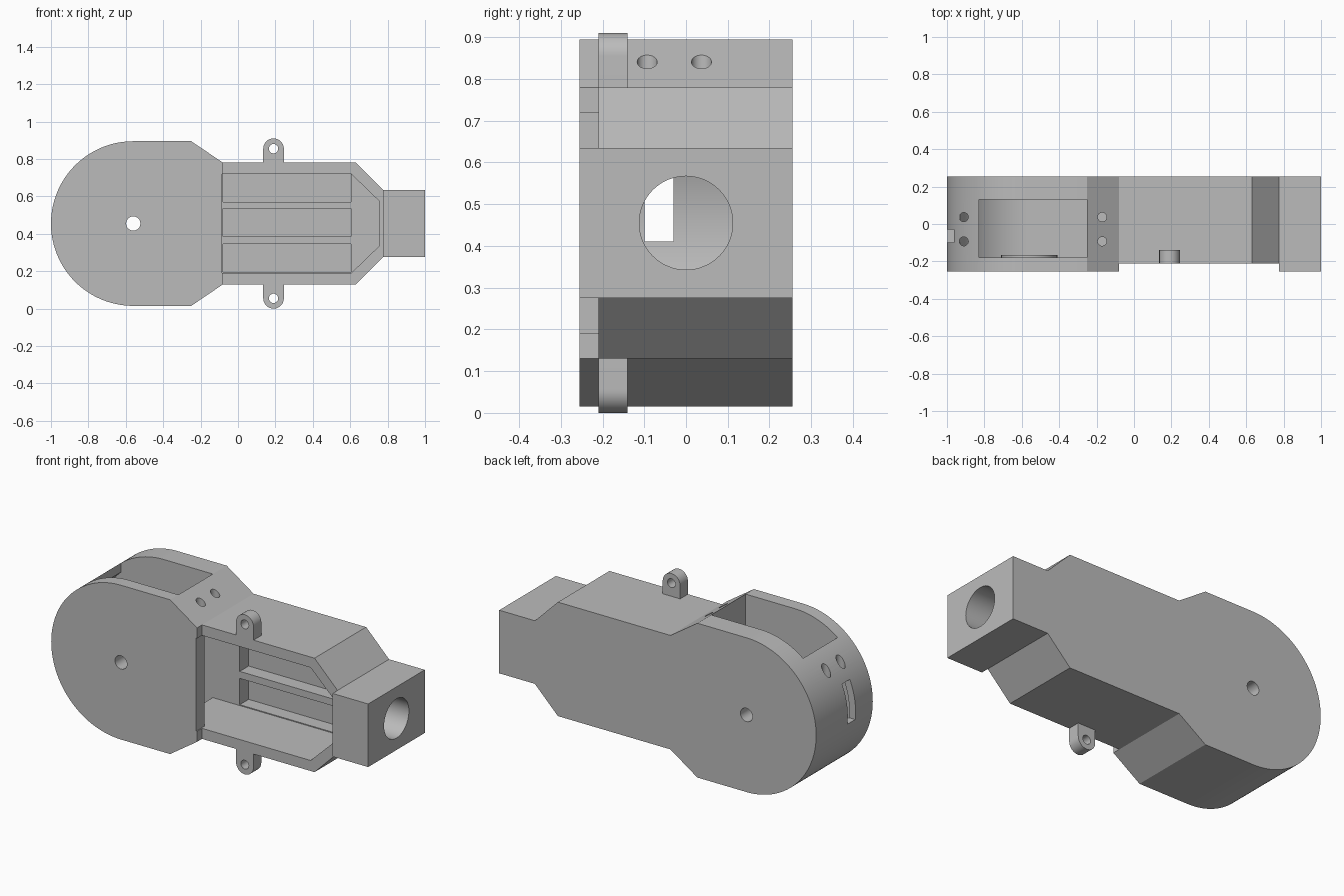
import bpy, bmesh, math

cube = bpy.data.objects.get("Cube")
if cube:
    bpy.data.objects.remove(cube, do_unlink=True)

grey = bpy.data.materials.new("light grey plastic")
grey.use_nodes = True
GREY = (0.5, 0.5, 0.5, 1)
grey.diffuse_color = GREY
grey.node_tree.nodes["Principled BSDF"].inputs["Base Color"].default_value = GREY

MID = 0.455            # height of the long axis
PIVOT = -0.56          # x of the round head's centre


def arc(cx, cz, r, start, end, n):
    """Points on an arc in the xz plane, angles in degrees."""
    step = math.radians(end - start) / n
    a = math.radians(start)
    return [(cx + r * math.cos(a + i * step), cz + r * math.sin(a + i * step))
            for i in range(n + 1)]


def mirrored(half):
    """Close an upper outline with its reflection below the long axis."""
    return half + [(x, 2 * MID - z) for x, z in reversed(half) if abs(z - MID) > 1e-5]


def prism(name, outline, y0, y1):
    """Extrude an xz outline from y0 to y1."""
    bm = bmesh.new()
    face = bm.faces.new([bm.verts.new((x, y0, z)) for x, z in outline])
    new = bmesh.ops.extrude_face_region(bm, geom=[face])["geom"]
    bmesh.ops.translate(bm, vec=(0, y1 - y0, 0),
                        verts=[g for g in new if isinstance(g, bmesh.types.BMVert)])
    bmesh.ops.recalc_face_normals(bm, faces=bm.faces)
    mesh = bpy.data.meshes.new(name)
    bm.to_mesh(mesh)
    bm.free()
    obj = bpy.data.objects.new(name, mesh)
    bpy.context.collection.objects.link(obj)
    mesh.materials.append(grey)
    return obj


def box(name, x0, x1, y0, y1, z0, z1):
    return prism(name, [(x0, z0), (x1, z0), (x1, z1), (x0, z1)], y0, y1)


def rod(name, r, centre, length, axis="Y", sides=48):
    """Cylinder centred on a point and running along one axis."""
    turn = {"X": (0, math.pi / 2, 0), "Y": (math.pi / 2, 0, 0), "Z": (0, 0, 0)}[axis]
    bpy.ops.mesh.primitive_cylinder_add(vertices=sides, radius=r, depth=length,
                                        location=centre, rotation=turn)
    obj = bpy.context.object
    obj.name = name
    obj.data.materials.append(grey)
    return obj


def activate(obj):
    bpy.ops.object.select_all(action="DESELECT")
    obj.select_set(True)
    bpy.context.view_layer.objects.active = obj


def cut(obj, *cutters):
    """Subtract each cutter and remove it."""
    for c in cutters:
        activate(obj)
        mod = obj.modifiers.new("cut", "BOOLEAN")
        mod.operation, mod.solver, mod.object = "DIFFERENCE", "EXACT", c
        bpy.ops.object.modifier_apply(modifier=mod.name)
        bpy.data.objects.remove(c, do_unlink=True)


def smooth(obj):
    activate(obj)
    bpy.ops.object.shade_smooth_by_angle(angle=math.radians(25))


# Housing: round head, tapered neck, grip and square end in one outline
upper = [(1, 0.635), (0.775, 0.635), (0.63, 0.78), (-0.08, 0.78), (-0.25, 0.895)]
housing = prism("housing", mirrored(upper + arc(PIVOT, MID, 0.44, 90, 180, 36)), -0.255, 0.255)

# Lowered front of the grip, and the compartment open to the front
compartment = [(0.755, 0.575), (0.605, 0.72), (-0.085, 0.72)]
cut(housing,
    box("recess", -0.08, 0.775, -0.4, -0.21, -0.2, 1.2),
    prism("compartment", mirrored(compartment), -0.4, 0.13))

# Three deeper bays in the compartment, leaving two ribs between
for z in (0.27, MID + 0.005, 0.645):
    cut(housing, box("bay", -0.08, 0.605, 0.05, 0.21, z - 0.075, z + 0.075))

# Hollow head, its top opening, and the passage into the compartment
cavity = [(-0.25, 0.855)] + arc(PIVOT, MID, 0.4, 90, 180, 36)
cut(housing,
    prism("cavity", mirrored(cavity), -0.18, 0.13),
    box("top_opening", -0.83, -0.25, -0.18, 0.13, 0.6, 1.1),
    box("passage", -0.4, -0.04, -0.18, 0.13, 0.19, 0.72),
    box("end_slot", -1.2, -0.88, -0.1, -0.03, 0.41, 0.63))

# Bored holes: axle, round socket in the square end, screw holes
cut(housing,
    rod("axle_hole", 0.038, (PIVOT, 0, MID), 1),
    rod("socket", 0.112, (0.9, 0, MID), 0.4, "X", 64))
for x, z in ((-0.91, 0.72), (-0.17, 0.8)):
    for y in (-0.093, 0.037):
        cut(housing, rod("screw_hole", 0.024, (x, y, z), 0.22, "Z", 32))
smooth(housing)

# Thin spacer ring inside the head's front wall
spacer = rod("spacer_ring", 0.15, (PIVOT, -0.175, MID), 0.02)
cut(spacer, rod("spacer_hole", 0.038, (PIVOT, -0.175, MID), 0.2))
smooth(spacer)

# Rounded lugs above and below the grip
for name, side in (("upper_lug", 1), ("lower_lug", -1)):
    outline = [(0.245, MID + side * 0.3)]
    outline += [(x, MID + side * z) for x, z in arc(0.19, 0.4, 0.055, 0, 180, 24)]
    outline += [(0.135, MID + side * 0.3)]
    lug = prism(name, outline, -0.21, -0.14)
    cut(lug, rod("lug_hole", 0.025, (0.19, -0.175, MID + side * 0.4), 0.3, "Y", 32))
    smooth(lug)
